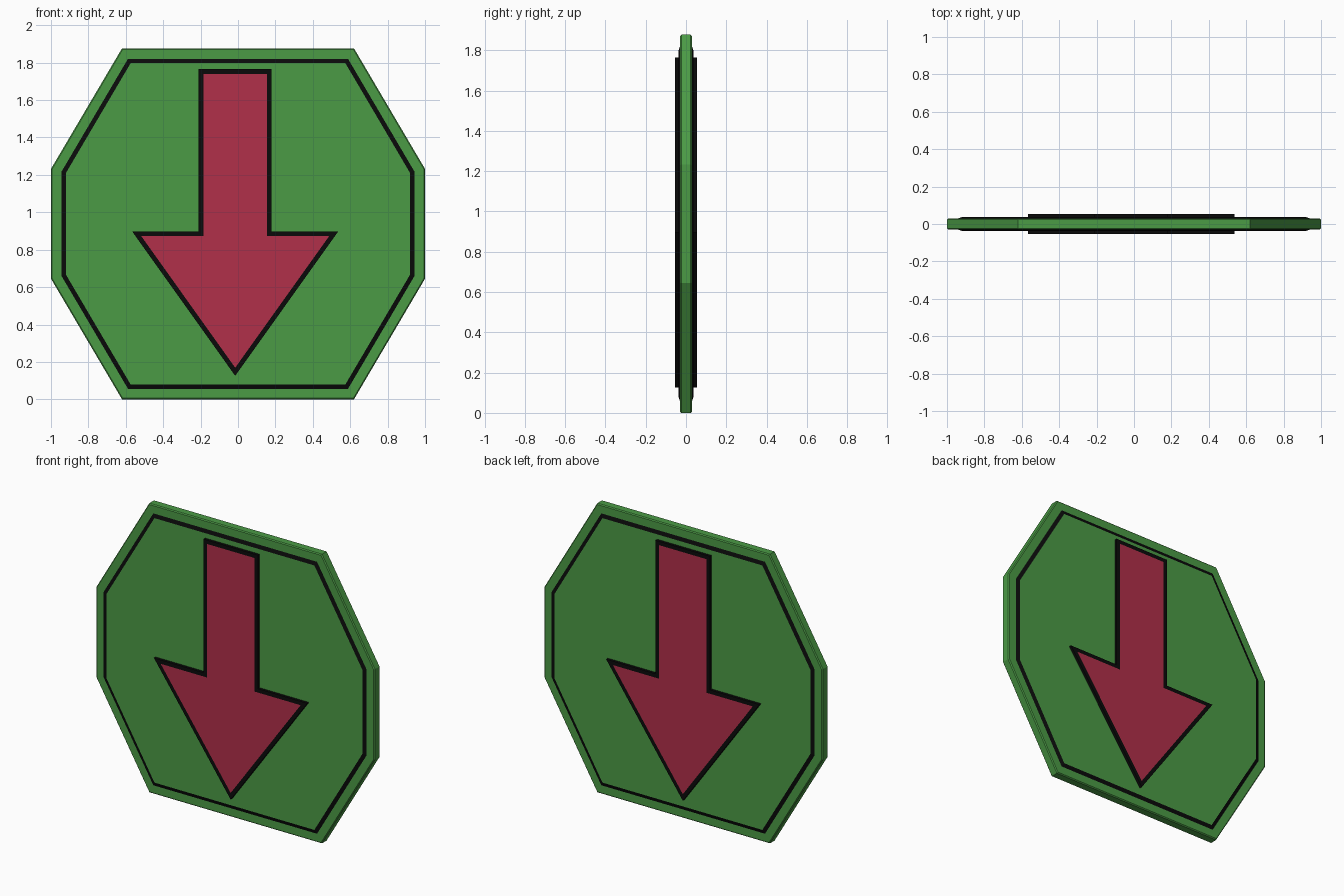
import bpy, bmesh

if "Cube" in bpy.data.objects:
    bpy.data.objects.remove(bpy.data.objects["Cube"])


def material(name, rgb):
    m = bpy.data.materials.new(name)
    m.diffuse_color = (*rgb, 1.0)
    m.use_nodes = True
    m.node_tree.nodes["Principled BSDF"].inputs["Base Color"].default_value = m.diffuse_color
    return m


green = material("leaf green", (0.070, 0.325, 0.060))
red = material("crimson", (0.440, 0.029, 0.068))
black = material("black", (0.003, 0.003, 0.003))


def prism(outline, half):
    """Solid slab of an (x, z) outline, from y = -half to y = half."""
    bm = bmesh.new()
    front = [bm.verts.new((x, -half, z)) for x, z in outline]
    back = [bm.verts.new((x, half, z)) for x, z in outline]
    bm.faces.new(front)
    bm.faces.new(back[::-1])
    n = len(outline)
    for i in range(n):
        j = (i + 1) % n
        bm.faces.new((front[i], back[i], back[j], front[j]))
    bmesh.ops.recalc_face_normals(bm, faces=bm.faces[:])
    bm.normal_update()
    return bm


def big_faces(bm):
    """The front and back faces."""
    return sorted(bm.faces, key=lambda f: f.calc_area() * abs(f.normal.y))[-2:]


def inset(bm, width, depth=0.0):
    ring = bmesh.ops.inset_region(bm, faces=big_faces(bm), thickness=width,
                                  depth=depth, use_even_offset=True,
                                  use_boundary=True)["faces"]
    bm.normal_update()
    return ring


def finish(bm, name, mats):
    me = bpy.data.meshes.new(name)
    bm.to_mesh(me)
    bm.free()
    for m in mats:
        me.materials.append(m)
    ob = bpy.data.objects.new(name, me)
    bpy.context.collection.objects.link(ob)
    return ob


# Octagonal board: softened rim, raised black border line, green panel
right = [(0.62, 0.0), (1.0, 0.645), (1.0, 1.232), (0.62, 1.877)]
octagon = right + [(-x, z) for x, z in reversed(right)]
bm = prism(octagon, 0.029)
rim = {e for f in big_faces(bm) for e in f.edges}
bmesh.ops.bevel(bm, geom=list(rim), offset=0.006, segments=1, affect='EDGES')
bm.normal_update()
inset(bm, 0.050)
for f in inset(bm, 0.024, 0.008):
    f.material_index = 1
finish(bm, "sign_board", [green, black])

# Down arrow running through the board: black sides and outline, red faces
cx = -0.015
half_arrow = [(0.0, 0.126), (0.551, 0.898), (0.195, 0.898), (0.195, 1.765)]
arrow = [(cx + x, z) for x, z in half_arrow]
arrow += [(cx - x, z) for x, z in reversed(half_arrow[1:])]
bm = prism(arrow, 0.054)
inset(bm, 0.025)
for f in big_faces(bm):
    f.material_index = 1
finish(bm, "down_arrow", [black, red])
